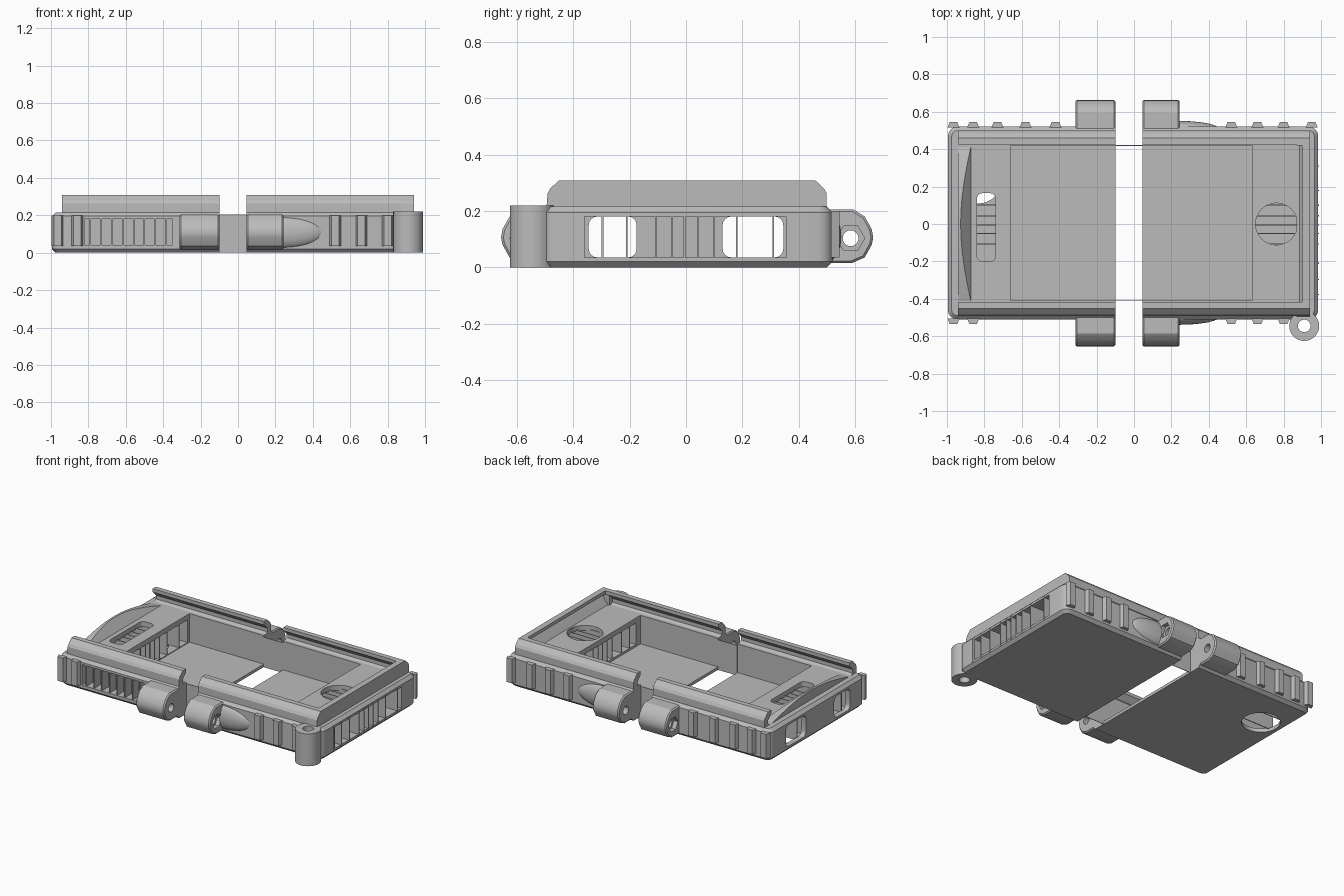
import bpy, bmesh, math
from mathutils import Vector

if "Cube" in bpy.data.objects:
    bpy.data.objects.remove(bpy.data.objects["Cube"], do_unlink=True)

grey = bpy.data.materials.new("case grey")
grey.use_nodes = True
grey.diffuse_color = (0.5, 0.5, 0.5, 1)
grey.node_tree.nodes["Principled BSDF"].inputs["Base Color"].default_value = (0.5, 0.5, 0.5, 1)


def finish(bm, name):
    bmesh.ops.recalc_face_normals(bm, faces=bm.faces)
    mesh = bpy.data.meshes.new(name)
    bm.to_mesh(mesh)
    bm.free()
    mesh.materials.append(grey)
    ob = bpy.data.objects.new(name, mesh)
    bpy.context.collection.objects.link(ob)
    return ob


def prism(name, profile, axis, lo, hi, bevel=0):
    """Extrude a 2D profile along an axis: x takes (y,z), y takes (x,z), z takes (x,y)."""
    bm = bmesh.new()
    i = "xyz".index(axis)
    ring = []
    for p in profile:
        c = list(p)
        c.insert(i, lo)
        ring.append(bm.verts.new(c))
    face = bm.faces.new(ring)
    out = bmesh.ops.extrude_face_region(bm, geom=[face])
    step = Vector((0, 0, 0))
    step[i] = hi - lo
    bmesh.ops.translate(bm, vec=step, verts=[v for v in out["geom"] if isinstance(v, bmesh.types.BMVert)])
    if bevel:
        caps = [e for e in bm.edges if abs(e.verts[0].co[i] - e.verts[1].co[i]) < 1e-5]
        bmesh.ops.bevel(bm, geom=caps, offset=bevel, segments=1, affect="EDGES")
    return finish(bm, name)


def rect(a, b, c, d, r=0.0, n=4):
    """Rectangle outline from a..b and c..d with rounded corners."""
    if not r:
        return [(a, c), (b, c), (b, d), (a, d)]
    pts = []
    for k, (u, v) in enumerate([(b - r, d - r), (a + r, d - r), (a + r, c + r), (b - r, c + r)]):
        for j in range(n + 1):
            t = (k + j / n) * math.pi / 2
            pts.append((u + r * math.cos(t), v + r * math.sin(t)))
    return pts


def circle(u, v, r, n=32):
    return [(u + r * math.cos(2 * math.pi * k / n), v + r * math.sin(2 * math.pi * k / n)) for k in range(n)]


def box(name, x, y, z):
    return prism(name, rect(*x, *y), "z", *z)


def cut(target, cutter):
    cutter.hide_render = True
    mod = target.modifiers.new("cut", "BOOLEAN")
    mod.operation, mod.solver, mod.object = "DIFFERENCE", "EXACT", cutter
    bpy.context.view_layer.objects.active = target
    bpy.ops.object.modifier_apply(modifier=mod.name)
    bpy.data.objects.remove(cutter, do_unlink=True)


def smooth(ob, angle=35):
    bpy.ops.object.select_all(action="DESELECT")
    ob.select_set(True)
    bpy.context.view_layer.objects.active = ob
    bpy.ops.object.shade_smooth_by_angle(angle=math.radians(angle))


GAP = (-0.10, 0.045)
POCKET = (-0.66, 0.63)
HALVES = [("right", -0.94, GAP[0]), ("left", GAP[1], 0.94)]

# Tray body with its openings
body = prism("case_body", rect(-0.995, 0.985, -0.51, 0.52, 0.05), "z", 0, 0.215, 0.02)
cut(body, box("pocket", POCKET, (-0.41, 0.42), (0.02, 0.4)))
cut(body, box("left_cavity", (0.6, 1.1), (-0.36, 0.355), (0.035, 0.18)))
cut(body, box("right_cavity", (-0.96, -0.6), (-0.4, 0.4), (0.025, 0.18)))
for a, b in [(-0.345, -0.175), (0.13, 0.345)]:
    cut(body, prism("end_window", rect(a, b, 0.035, 0.18, 0.03), "x", -1.1, -0.9))
cut(body, prism("grille_hole", circle(0.762, 0, 0.112), "z", 0.1, 0.4))
cut(body, prism("slot_hole", rect(-0.84, -0.74, -0.2, 0.165, 0.03), "z", 0.1, 0.4))
cut(body, prism("floor_hole", circle(-0.83, 0.23, 0.12), "z", -0.1, 0.1))
cut(body, box("front_vent", (-0.82, -0.35), (-0.6, -0.44), (0.04, 0.18)))
cut(body, box("centre_gap", GAP, (-0.7, 0.7), (-0.1, 0.5)))
smooth(body)

# Thin inner walls bridging the gap
for name, y in [("front", -0.412), ("back", 0.418)]:
    box(name + "_bridge_wall", GAP, (y, y + 0.004), (0, 0.205))

# Vent fins inside both ends
fins = [-0.376, -0.296, -0.21, -0.107, -0.05, -0.005, 0.044, 0.10, 0.18, 0.31]
for k, y in enumerate(fins):
    box(f"left_fin_{k}", (POCKET[1], 0.988), (y - 0.003, y + 0.003), (0.02, 0.19))
    box(f"right_fin_{k}", (POCKET[0], -0.965), (y - 0.003, y + 0.003), (0.015, 0.19))
for k in range(8):
    x = -0.79 + k * 0.058
    box(f"front_vent_bar_{k}", (x - 0.004, x + 0.004), (-0.506, -0.43), (0.035, 0.185))

# Overhanging side rails with an undercut channel
rail = [(0.495, 0.19), (0.495, 0.262), (0.485, 0.28), (0.455, 0.308), (0.42, 0.308),
        (0.42, 0.285), (0.455, 0.25), (0.455, 0.225), (0.425, 0.21), (0.425, 0.19)]
for side, lo, hi in HALVES:
    for face, s in [("front", -1), ("back", 1)]:
        prism(f"{face}_{side}_rail", [(s * y + 0.004, z) for y, z in rail], "x", lo, hi)

# Closed end rim, and the low crowned sill at the open end
rim = prism("end_rim", [(-0.496, 0.2), (0.499, 0.2), (0.499, 0.262), (0.489, 0.28), (0.459, 0.308),
                        (-0.451, 0.308), (-0.481, 0.28), (-0.491, 0.262)], "x", 0.87, 0.94)
cut(rim, prism("rim_slope", [(0.8, 0.21), (0.88, 0.21), (0.925, 0.27), (0.9, 0.285), (0.9, 0.4), (0.8, 0.4)],
               "y", -0.42, 0.42))
arc = [(-0.45 + 0.9 * k / 24, 0.205 + 0.075 * math.sin(math.pi * k / 24)) for k in range(25)]
sill = prism("open_end_sill", [(0.45, 0.19)] + [(-0.45, 0.19)] + arc, "x", -0.94, -0.87)
cut(sill, prism("sill_slope", [(-0.935, 0.4), (-0.935, 0.29), (-0.87, 0.212), (-0.8, 0.2), (-0.8, 0.4)],
                "y", -0.6, 0.6))

# Grip ribs along the long sides
back_ribs = [-0.965, -0.86, -0.73, -0.58, -0.42, 0.52, 0.66, 0.80, 0.95]
front_ribs = [-0.965, -0.86, 0.52, 0.66, 0.80]
for face, ribs, y, s in [("front", front_ribs, -0.505, -1), ("back", back_ribs, 0.515, 1)]:
    for k, x in enumerate(ribs):
        shape = [(x - 0.032, y), (x - 0.02, y + s * 0.03), (x + 0.02, y + s * 0.03), (x + 0.032, y)]
        prism(f"{face}_rib_{k}", shape, "z", 0.035, 0.2)

# Bolt lugs beside the gap, with a bolt hole and a hexagonal nut recess
for face, s in [("front", -1), ("back", 1)]:
    yc = 0.004 + s * 0.58
    for side, lo, hi, outer in [("right", -0.313, GAP[0], -0.313), ("left", GAP[1], 0.243, 0.243)]:
        outline = [(0.45, 0.015), (0.585, 0.015), (0.63, 0.035), (0.655, 0.08), (0.66, 0.105),
                   (0.655, 0.135), (0.63, 0.18), (0.59, 0.205), (0.45, 0.205)]
        lug = prism(f"{face}_{side}_lug", [(s * y + 0.004, z) for y, z in outline], "x", lo, hi, 0.008)
        cut(lug, prism("bolt_hole", circle(yc, 0.103, 0.028, 20), "x", -0.5, 0.5))
        cut(lug, prism("nut_recess", circle(yc, 0.103, 0.05, 6), "x", outer - 0.03, outer + 0.03))
        smooth(lug, 30)
    # Tapered fairing beside the left lug
    bm = bmesh.new()
    bmesh.ops.create_uvsphere(bm, u_segments=24, v_segments=16, radius=1)
    for v in bm.verts:
        v.co = Vector((0.24 + v.co.x * 0.22, 0.006 + s * 0.5 + v.co.y * 0.045, 0.108 + v.co.z * 0.085))
    cut_plane = bmesh.ops.bisect_plane(bm, geom=bm.verts[:] + bm.edges[:] + bm.faces[:],
                                       plane_co=(0.235, 0, 0), plane_no=(-1, 0, 0), clear_outer=True)
    bmesh.ops.holes_fill(bm, edges=[e for e in bm.edges if e.is_boundary])
    smooth(finish(bm, face + "_fairing"), 60)

# Corner strap post
post = prism("strap_post", circle(0.91, -0.545, 0.08), "z", 0, 0.22)
cut(post, prism("strap_hole", circle(0.91, -0.545, 0.034, 24), "z", -0.1, 0.4))
smooth(post)
